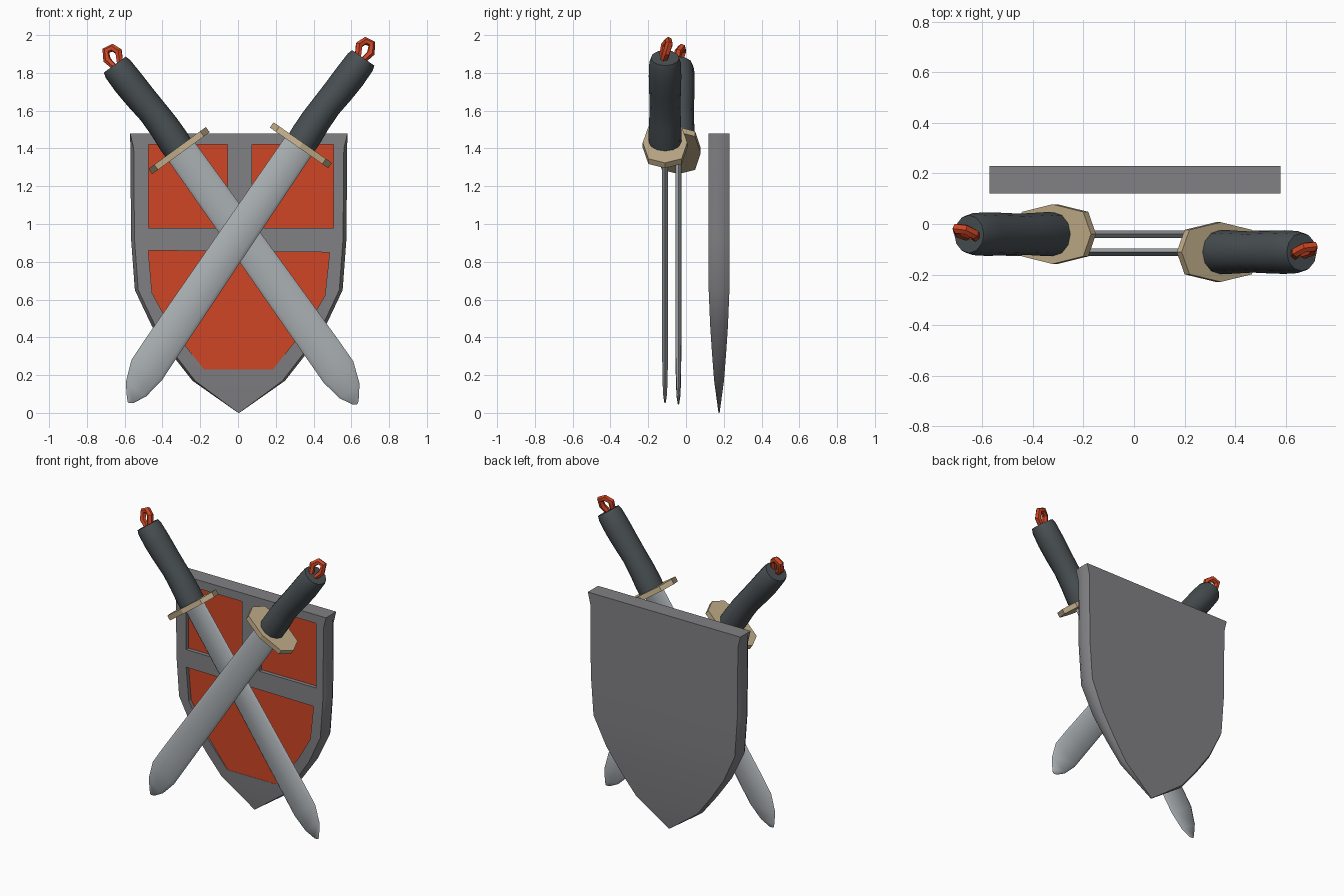
import bpy, bmesh, math
from mathutils import Vector

if "Cube" in bpy.data.objects:
    bpy.data.objects.remove(bpy.data.objects["Cube"])


def material(name, rgb):
    m = bpy.data.materials.new(name)
    m.diffuse_color = (*rgb, 1)
    m.use_nodes = True
    m.node_tree.nodes["Principled BSDF"].inputs["Base Color"].default_value = m.diffuse_color
    return m


IRON = material("shield iron", (0.22, 0.22, 0.235))
STEEL = material("blade steel", (0.40, 0.43, 0.45))
RED = material("red", (0.62, 0.06, 0.018))
GRIP = material("dark grip", (0.065, 0.078, 0.085))
TAN = material("tan guard", (0.55, 0.43, 0.26))


def finish(ob, mat, angle):
    ob.data.materials.clear()
    ob.data.materials.append(mat)
    bpy.ops.object.select_all(action='DESELECT')
    ob.select_set(True)
    bpy.context.view_layer.objects.active = ob
    if angle:
        bpy.ops.object.shade_smooth_by_angle(angle=math.radians(angle))
    else:
        bpy.ops.object.shade_flat()
    return ob


def loft(name, rings, mat, angle=40):
    """Skin a list of equal-length closed rings and cap both ends."""
    bm = bmesh.new()
    rows = [[bm.verts.new(p) for p in r] for r in rings]
    n = len(rows[0])
    for a, b in zip(rows, rows[1:]):
        for i in range(n):
            j = (i + 1) % n
            bm.faces.new((a[i], a[j], b[j], b[i]))
    bm.faces.new(rows[0])
    bm.faces.new(rows[-1])
    bmesh.ops.recalc_face_normals(bm, faces=bm.faces)
    me = bpy.data.meshes.new(name)
    bm.to_mesh(me)
    bm.free()
    ob = bpy.data.objects.new(name, me)
    bpy.context.collection.objects.link(ob)
    return finish(ob, mat, angle)


def prism(name, outline, y0, y1, mat):
    return loft(name, [[(x, y, z) for x, z in outline] for y in (y0, y1)], mat, 0)


# Shield body: rows of (height, half width, half thickness, edge rounding)
YC, XC = 0.175, 0.004
rows = [(1.478, .575, .055, 0), (1.40, .574, .055, .018), (.92, .570, .055, .018),
        (.65, .550, .055, .018), (.46, .460, .047, .018), (.31, .355, .037, .016),
        (.17, .245, .026, .014), (.0, .003, .003, .001)]
rings = []
for z, w, t, c in rows:
    sec = [(w, -.4 * t), (w, .4 * t), (w - c, t), (-w + c, t),
           (-w, .4 * t), (-w, -.4 * t), (-w + c, -t), (w - c, -t)]
    rings.append([(XC + x, YC + y, z) for x, y in sec])
shield = loft("shield_frame", rings, IRON, 45)

# Red panels set into pockets of the frame
PANEL_Y = 0.15
panels = {
    "panel_upper_left": [(-.475, 1.42), (-.055, 1.42), (-.055, .98), (-.475, .98)],
    "panel_upper_right": [(.075, 1.42), (.505, 1.42), (.505, .98), (.075, .98)],
    "panel_lower": [(-.475, .86), (.485, .85), (.46, .62), (.365, .46), (.185, .23),
                    (-.18, .23), (-.36, .46), (-.455, .635)],
}
for name, outline in panels.items():
    cutter = prism("cutter", outline, 0.0, PANEL_Y, IRON)
    mod = shield.modifiers.new("pocket", 'BOOLEAN')
    mod.operation, mod.solver, mod.object = 'DIFFERENCE', 'EXACT', cutter
    bpy.context.view_layer.objects.active = shield
    bpy.ops.object.modifier_apply(modifier=mod.name)
    bpy.data.objects.remove(cutter)
    prism(name, outline, PANEL_Y - .004, PANEL_Y + .001, RED)
finish(shield, IRON, 45)


def sword(tag, side, gx, gz, tilt, y0):
    """Sword built along its axis u; v runs across the blade; origin at the guard."""
    s, c = math.sin(tilt), math.cos(tilt)

    def P(v, y, u):
        return Vector((side * (gx + s * u + c * v), y0 + y, gz + c * u - s * v))

    # Blade: (u, left edge, right edge, half thickness)
    blade = []
    for u, l, r, t in [(0, -.093, .078, .015), (-.7, -.092, .090, .015),
                       (-1.30, -.091, .103, .015), (-1.445, -.088, .106, .014),
                       (-1.56, -.045, .086, .010), (-1.625, .008, .052, .004),
                       (-1.640, .024, .034, .001)]:
        m, h = (l + r) / 2, (r - l) / 2
        sec = [(m - h, 0), (m - .8 * h, -t), (m + .8 * h, -t),
               (m + h, 0), (m + .8 * h, t), (m - .8 * h, t)]
        blade.append([P(v, y, u) for v, y in sec])
    loft("blade_" + tag, blade, STEEL, 50)

    # Eight-sided guard plate
    g = [(.188, 0), (.15, .088), (0, .118), (-.15, .088),
         (-.188, 0), (-.15, -.088), (0, -.118), (.15, -.088)]
    loft("guard_" + tag, [[P(v, y, u) for v, y in g] for u in (-.017, .017)], TAN, 0)

    # Wavy grip: (u, offset, radius)
    grip = []
    for u, o, r in [(0, -.004, .082), (.06, -.006, .084), (.15, -.01, .081), (.25, -.008, .078),
                    (.35, .0, .081), (.45, .005, .083), (.54, .007, .080), (.568, .007, .072)]:
        grip.append([P(o + r * math.cos(a), 1.04 * r * math.sin(a), u)
                     for a in (2 * math.pi * i / 12 for i in range(12))])
    loft("grip_" + tag, grip, GRIP, 40)

    # Cord loop at the pommel
    pts = [(-.017, -.012, .552), (-.05, .0, .612), (-.036, .018, .648),
           (.002, .022, .655), (.026, .006, .612), (.014, -.008, .552)]
    cu = bpy.data.curves.new("loop_" + tag, 'CURVE')
    cu.dimensions = '3D'
    cu.bevel_depth, cu.bevel_resolution = .021, 1
    sp = cu.splines.new('POLY')
    sp.points.add(len(pts) - 1)
    for p, q in zip(sp.points, pts):
        p.co = (*P(*q), 1)
    sp.use_cyclic_u = True
    ob = bpy.data.objects.new("cord_loop_" + tag, cu)
    bpy.context.collection.objects.link(ob)
    bpy.ops.object.select_all(action='DESELECT')
    ob.select_set(True)
    bpy.context.view_layer.objects.active = ob
    bpy.ops.object.convert(target='MESH')
    finish(bpy.context.view_layer.objects.active, RED, 40)


# Crossed swords, front one leaning right
sword("front", 1, .333, 1.417, math.radians(34.8), -.111)
sword("rear", -1, .312, 1.389, math.radians(36.1), -.040)
